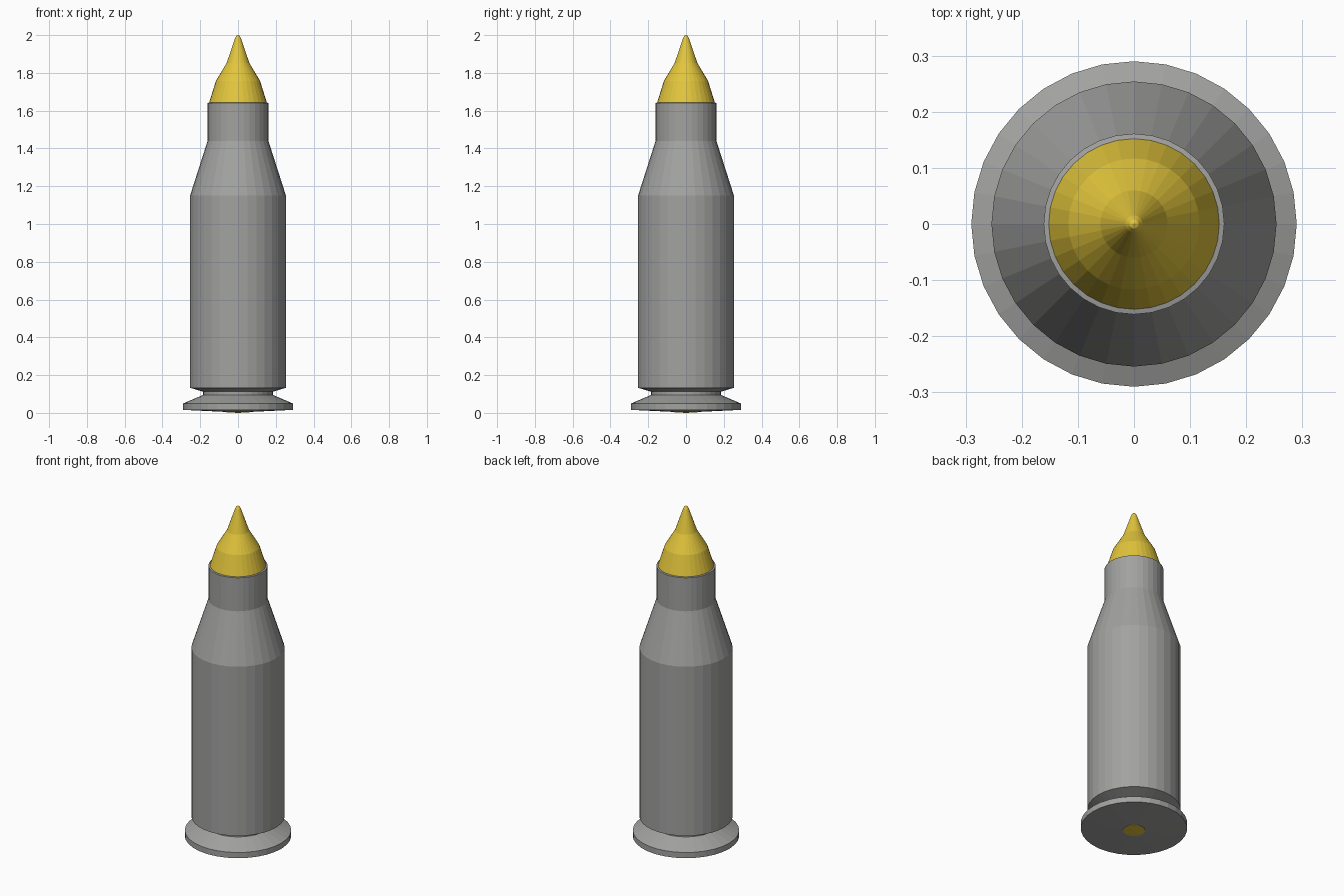
import bpy, bmesh
from math import cos, sin, pi

if "Cube" in bpy.data.objects:
    bpy.data.objects.remove(bpy.data.objects["Cube"])

SIDES = 32


def lathe(name, profile, material):
    """Revolve (radius, z) points around z; radius 0 makes a pole."""
    bm = bmesh.new()
    rings = []
    for r, z in profile:
        if r == 0:
            rings.append([bm.verts.new((0, 0, z))] * SIDES)
        else:
            rings.append([bm.verts.new((r * cos(2 * pi * i / SIDES),
                                        r * sin(2 * pi * i / SIDES), z))
                          for i in range(SIDES)])
    for a, b in zip(rings, rings[1:]):
        for i in range(SIDES):
            j = (i + 1) % SIDES
            bm.faces.new(dict.fromkeys((a[i], a[j], b[j], b[i])))
    bmesh.ops.recalc_face_normals(bm, faces=bm.faces)
    mesh = bpy.data.meshes.new(name)
    bm.to_mesh(mesh)
    bm.free()
    mesh.materials.append(material)
    obj = bpy.data.objects.new(name, mesh)
    bpy.context.collection.objects.link(obj)
    return obj


def colour(name, rgb):
    mat = bpy.data.materials.new(name)
    mat.diffuse_color = (*rgb, 1)
    mat.use_nodes = True
    mat.node_tree.nodes["Principled BSDF"].inputs["Base Color"].default_value = mat.diffuse_color
    return mat


gold = colour("gold", (0.76, 0.56, 0.045))
steel = colour("dark_steel", (0.36, 0.36, 0.355))

# Case: rim, extractor groove, body, shoulder and neck
lathe("case", [(0, 0.005), (0.06, 0.005), (0.29, 0.016), (0.29, 0.05),
               (0.185, 0.095), (0.185, 0.112), (0.254, 0.133),
               (0.254, 1.15), (0.161, 1.44), (0.161, 1.641),
               (0.152, 1.643), (0, 1.643)], steel)

# Pointed tip seated in the neck
lathe("tip", [(0, 1.6), (0.152, 1.6), (0.152, 1.645), (0.117, 1.757),
              (0.06, 1.853), (0.015, 1.985), (0.008, 1.996), (0, 2.0)], gold)

# Primer disc, nearly flush with the base
lathe("primer", [(0, 0), (0.06, 0.003), (0.06, 0.03), (0, 0.03)], gold)
